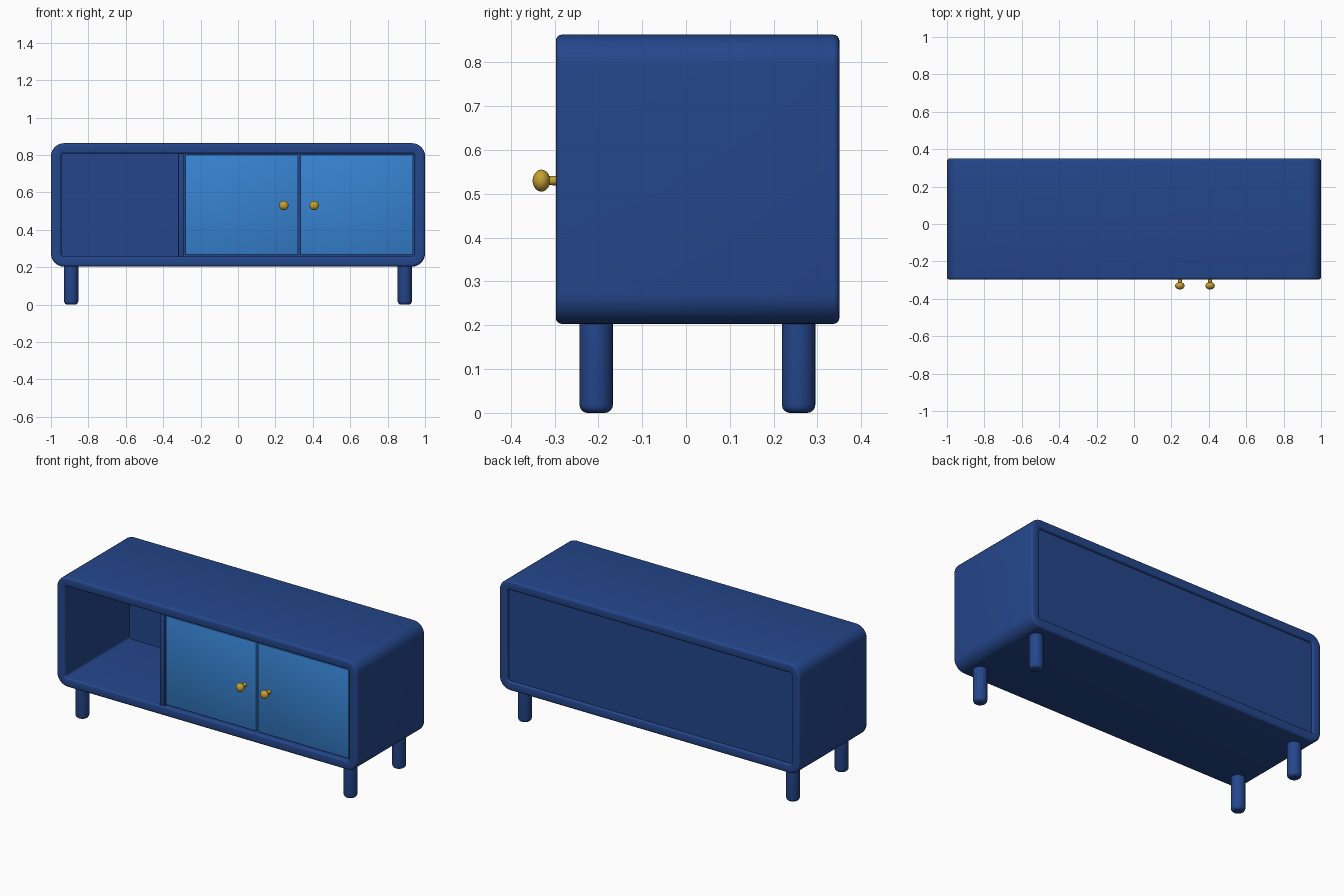
import bpy, bmesh, math
from mathutils import Matrix

if "Cube" in bpy.data.objects:
    bpy.data.objects.remove(bpy.data.objects["Cube"])


def material(name, rgb):
    m = bpy.data.materials.new(name)
    m.diffuse_color = (*rgb, 1)
    m.use_nodes = True
    m.node_tree.nodes["Principled BSDF"].inputs["Base Color"].default_value = m.diffuse_color
    return m


NAVY = material("navy blue", (0.018, 0.062, 0.26))
BLUE = material("light blue", (0.038, 0.225, 0.64))
GOLD = material("gold", (0.56, 0.35, 0.03))


def finish(name, bm, mat, angle=35):
    bmesh.ops.recalc_face_normals(bm, faces=bm.faces)
    me = bpy.data.meshes.new(name)
    bm.to_mesh(me)
    bm.free()
    me.materials.append(mat)
    ob = bpy.data.objects.new(name, me)
    bpy.context.collection.objects.link(ob)
    bpy.ops.object.select_all(action='DESELECT')
    ob.select_set(True)
    bpy.context.view_layer.objects.active = ob
    bpy.ops.object.shade_smooth_by_angle(angle=math.radians(angle))
    return ob


def box(name, x, y, z, mat, bevel=0.0):
    bm = bmesh.new()
    bmesh.ops.create_cube(bm, size=1)
    for v in bm.verts:
        for i, (a, b) in enumerate((x, y, z)):
            v.co[i] = a if v.co[i] < 0 else b
    if bevel:
        bmesh.ops.bevel(bm, geom=bm.edges[:], offset=bevel, segments=2,
                        profile=0.5, affect='EDGES')
    return finish(name, bm, mat)


def lathe(name, profile, matrix, mat, sides=32):
    """Revolve (radius, height) points around z, then place with matrix."""
    bm = bmesh.new()
    rings = []
    for r, h in profile:
        rings.append([bm.verts.new((r * math.cos(2 * math.pi * i / sides),
                                    r * math.sin(2 * math.pi * i / sides), h))
                      for i in range(sides)])
    for a, b in zip(rings, rings[1:]):
        for i in range(sides):
            j = (i + 1) % sides
            bm.faces.new((a[i], a[j], b[j], b[i]))
    bm.faces.new(rings[0])
    bm.faces.new(rings[-1])
    bm.transform(matrix)
    return finish(name, bm, mat, 50)


# Cabinet shell: rounded rectangle tube with softened front and back rims
X, Z0, Z1, R, T, B = 1.0, 0.203, 0.863, 0.07, 0.055, 0.014
Y0, Y1 = -0.297, 0.35


def rim(y, sign):
    pts = []
    for k in range(5):
        a = k * math.pi / 8
        pts.append((B * (1 - math.cos(a)), y - sign * B * (1 - math.sin(a))))
    inner = [(T - d * 0.6, y2) for d, y2 in reversed(pts)]
    return pts + inner


section = rim(Y0, -1) + rim(Y1, 1)[::-1]
bm = bmesh.new()
loops = []
for d, y in section:
    loop = []
    for cx, cz, start in ((X - R, Z1 - R, 0), (R - X, Z1 - R, 90),
                          (R - X, Z0 + R, 180), (X - R, Z0 + R, 270)):
        for k in range(9):
            a = math.radians(start + k * 90 / 8)
            loop.append(bm.verts.new((cx + (R - d) * math.cos(a), y,
                                      cz + (R - d) * math.sin(a))))
    loops.append(loop)
for n, a in enumerate(loops):
    b = loops[(n + 1) % len(loops)]
    for i in range(len(a)):
        j = (i + 1) % len(a)
        bm.faces.new((a[i], a[j], b[j], b[i]))
finish("cabinet_shell", bm, NAVY)

# Back panel and divider inside the shell
box("back_panel", (-0.947, 0.947), (0.318, 0.335), (0.256, 0.81), NAVY)
box("divider", (-0.32, -0.288), (-0.285, 0.32), (0.256, 0.81), NAVY, 0.002)

# Doors
for side, x in (("left", (-0.283, 0.321)), ("right", (0.332, 0.936))):
    box(side + "_door", x, (-0.285, -0.255), (0.268, 0.802), BLUE, 0.004)

# Knobs: stem with a flattened ball
knob = [(0.013, 0), (0.011, 0.01), (0.010, 0.032)]
for k in range(2, 16):
    a = k * math.pi / 16
    knob.append((0.025 * math.sin(a), 0.045 - 0.020 * math.cos(a)))
knob.append((0.001, 0.065))
for side, x in (("left", 0.245), ("right", 0.407)):
    lathe(side + "_knob", knob, Matrix.Translation((x, -0.285, 0.53))
          @ Matrix.Rotation(math.pi / 2, 4, 'X'), GOLD)

# Legs with rounded feet
leg = [(0.02, 0)]
for k in range(5):
    a = k * math.pi / 8
    leg.append((0.02 + 0.018 * math.sin(a), 0.018 * (1 - math.cos(a))))
leg = leg[1:] + [(0.038, 0.215)]
for end, y in (("front", -0.205), ("back", 0.257)):
    for side, x in (("left", -0.892), ("right", 0.892)):
        lathe(f"{end}_{side}_leg", leg, Matrix.Translation((x, y, 0)), NAVY)
